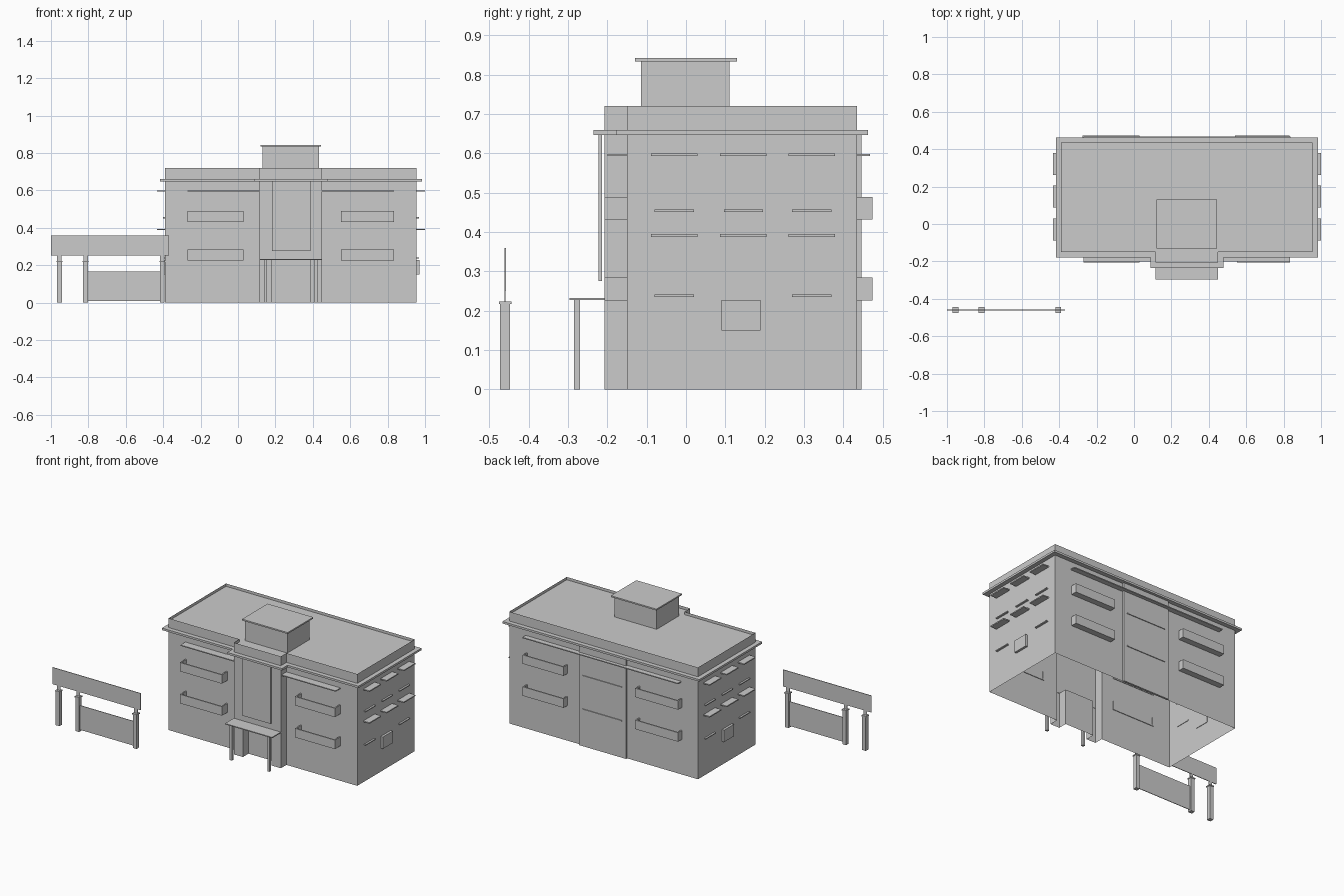
import bpy, bmesh

if "Cube" in bpy.data.objects:
    bpy.data.objects.remove(bpy.data.objects["Cube"])


def finish(name, bm, fix=True):
    if fix:
        bmesh.ops.recalc_face_normals(bm, faces=bm.faces[:])
    me = bpy.data.meshes.new(name)
    bm.to_mesh(me)
    bm.free()
    ob = bpy.data.objects.new(name, me)
    bpy.context.collection.objects.link(ob)
    return ob


def add_box(bm, x, y, z):
    """Axis-aligned box from (min, max) pairs."""
    v = bmesh.ops.create_cube(bm, size=1)["verts"]
    for p in v:
        p.co = [r[0] if c < 0 else r[1] for c, r in zip(p.co, (x, y, z))]


def boxes(name, *specs):
    bm = bmesh.new()
    for s in specs:
        add_box(bm, *s)
    return finish(name, bm)


def walls(bm, pts, z0, z1):
    """Counter-clockwise outline raised into open walls; returns top vertices."""
    lo = [bm.verts.new((x, y, z0)) for x, y in pts]
    hi = [bm.verts.new((x, y, z1)) for x, y in pts]
    n = len(pts)
    for i in range(n):
        j = (i + 1) % n
        bm.faces.new((lo[i], lo[j], hi[j], hi[i]))
    return hi


X0, X1, Y0, Y1 = -0.39, 0.955, -0.15, 0.435      # main block
B0, B1, BY = 0.115, 0.45, -0.207                 # front bay
P0, P1, PZ = 0.18, 0.385, 0.228                  # entrance recess


def outline(o=0.0):
    """T-shaped plan with the front bay, grown by o."""
    return [(X0 - o, Y0 - o), (B0 - o, Y0 - o), (B0 - o, BY - o), (B1 + o, BY - o),
            (B1 + o, Y0 - o), (X1 + o, Y0 - o), (X1 + o, Y1 + o), (X0 - o, Y1 + o)]


# upper walls with sunken roof behind a parapet; open underneath
bm = bmesh.new()
roof = bm.faces.new(walls(bm, outline(), PZ, 0.72))
bmesh.ops.inset_region(bm, faces=[roof], thickness=0.013, use_even_offset=True)
sunk = bmesh.ops.extrude_discrete_faces(bm, faces=[roof])["faces"][0]
bmesh.ops.translate(bm, verts=sunk.verts[:], vec=(0, 0, -0.018))
finish("upper_walls_and_roof", bm, fix=False)

# ground floor walls with the entrance recess and its ceiling
bm = bmesh.new()
plan = outline()
plan[3:3] = [(P0, BY), (P0, Y0), (P1, Y0), (P1, BY)]
walls(bm, plan, 0, PZ)
bm.faces.new([bm.verts.new(p) for p in
              ((P0, BY, PZ), (P0, Y0, PZ), (P1, Y0, PZ), (P1, BY, PZ))])
finish("ground_floor_walls", bm, fix=False)

# cornice band
bm = bmesh.new()
top = walls(bm, outline(0.028), 0.647, 0.66)
inner = walls(bm, outline(-0.002), 0.647, 0.66)
outer_lo = [e for e in bm.verts if e.co.z < 0.65][:len(top)]
inner_lo = [e for e in bm.verts if e.co.z < 0.65][len(top):]
for a, b in ((top, inner), (outer_lo, inner_lo)):
    for i in range(len(a)):
        j = (i + 1) % len(a)
        bm.faces.new((a[i], a[j], b[j], b[i]))
finish("cornice", bm)

# roof house
boxes("roof_house", ((0.132, 0.432), (-0.115, 0.11), (0.70, 0.836)))
boxes("roof_house_slab", ((0.12, 0.445), (-0.13, 0.13), (0.834, 0.843)))

# front bay window and rear centre panel with sills
boxes("bay_window", ((0.183, 0.387), (-0.223, -0.213), (0.275, 0.647)))
boxes("rear_panel", ((B0, B1), (Y1 - 0.002, 0.446), (0, 0.648)))
boxes("rear_sills", *[((0.145, 0.425), (0.44, 0.451), (z, z + 0.006))
                      for z in (0.235, 0.451)])

# entrance canopy on two columns
boxes("entrance_canopy", ((B0, B1), (-0.296, BY + 0.003), (0.227, 0.233)))
boxes("entrance_columns", *[((x, x + 0.016), (-0.285, -0.269), (0, 0.228))
                            for x in (0.14, 0.409)])

# open-topped balconies, front and back
T = 0.008
for side, spans, wall, edge in (("front", ((-0.27, 0.03), (0.55, 0.835)), Y0, -0.207),
                                ("rear", ((-0.275, 0.03), (0.54, 0.832)), Y1, 0.474)):
    s = 1 if edge > wall else -1
    span_y = tuple(sorted((wall - s * 0.004, edge)))
    face_y = tuple(sorted((edge - s * T, edge)))
    for z0, z1 in ((0.226, 0.284), (0.432, 0.489)):
        for a, b in spans:
            boxes(side + "_balcony",
                  ((a, b), span_y, (z0, z0 + T)),
                  ((a, b), face_y, (z0, z1)),
                  ((a, a + T), span_y, (z0, z1)),
                  ((b - T, b), span_y, (z0, z1)))

# long sun shades
boxes("front_shades", ((-0.27, B0), (-0.2, Y0), (0.593, 0.599)),
      ((B1, 0.835), (-0.2, Y0), (0.593, 0.599)))
boxes("rear_shade", ((-0.27, 0.838), (Y1, 0.468), (0.593, 0.599)))

# side window shades, sills and a wall unit, the same on both ends
for side, wall, s in (("right", X1, 1), ("left", X0, -1)):
    def out(d):
        return tuple(sorted((wall - s * 0.003, wall + s * d)))
    bays = (-0.03, 0.146, 0.32)
    boxes(side + "_shades", *[(out(0.044), (y - 0.059, y + 0.059), (z, z + 0.007))
                              for y in bays for z in (0.388, 0.593)])
    boxes(side + "_sills", *[(out(0.012), (y - 0.05, y + 0.05), (z, z + 0.006))
                             for y in bays for z in (0.235, 0.451)
                             if not (y == bays[1] and z < 0.3)])
    boxes(side + "_wall_unit", (out(0.015), (0.09, 0.19), (0.15, 0.227)))

# gateway: posts with caps, hangers, sign board and gate panel
GY = -0.46
posts = (-0.955, -0.815, -0.405)
boxes("gate_posts", *[((x - 0.013, x + 0.013), (GY - 0.013, GY + 0.013), (0, 0.218))
                      for x in posts])
boxes("gate_post_caps", *[((x - 0.016, x + 0.016), (GY - 0.016, GY + 0.016), (0.217, 0.224))
                          for x in posts])
boxes("gate_hangers", *[((x - 0.012, x + 0.012), (GY - 0.001, GY + 0.001), (0.222, 0.254))
                        for x in posts])
boxes("gate_board", ((-1.0, -0.37), (GY - 0.002, GY + 0.002), (0.252, 0.36)))
boxes("gate_panel", ((-0.805, -0.415), (GY - 0.002, GY + 0.002), (0.01, 0.167)))
